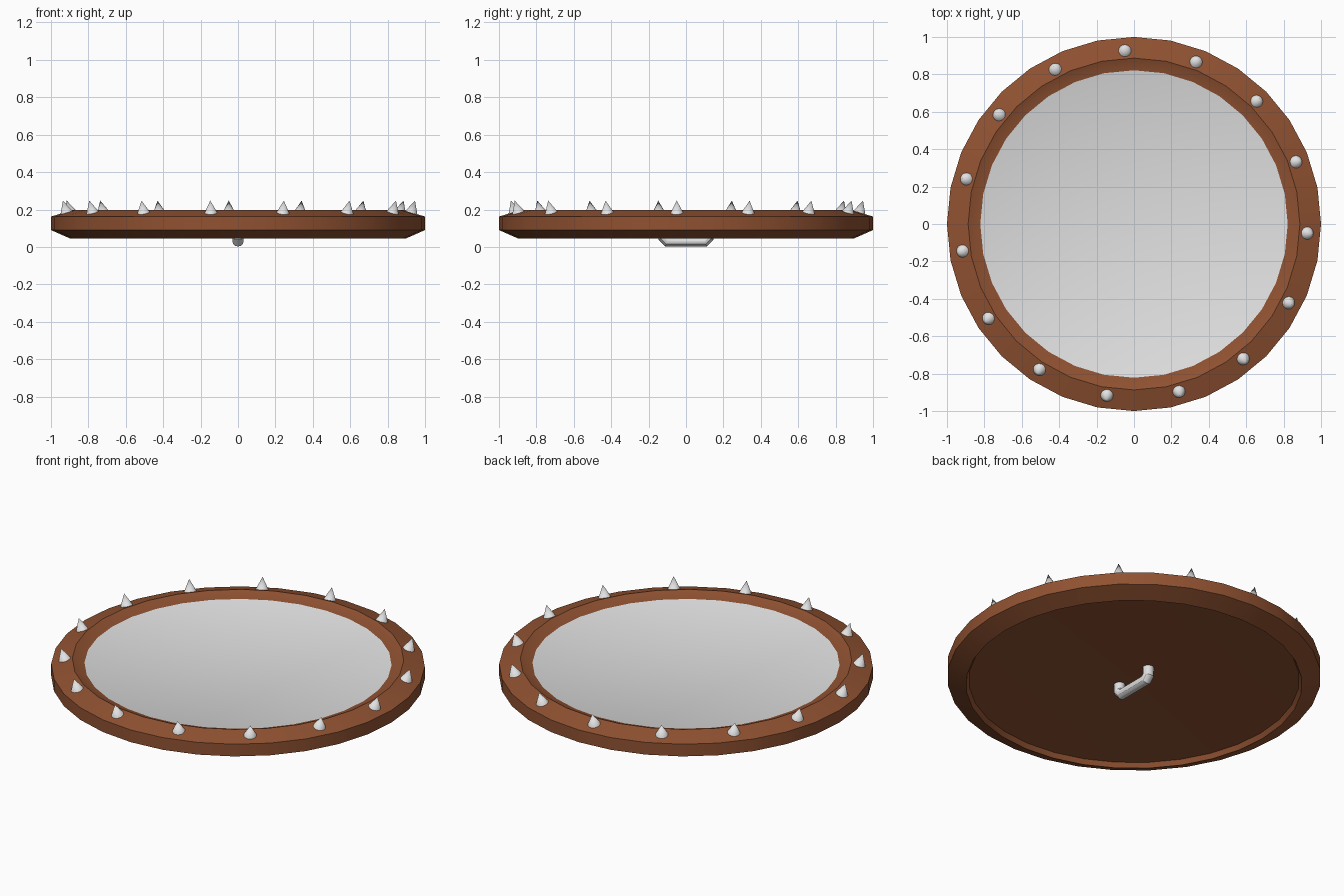
import bpy
import bmesh
from math import cos, sin, tau, radians
from mathutils import Matrix, Vector

if "Cube" in bpy.data.objects:
    bpy.data.objects.remove(bpy.data.objects["Cube"], do_unlink=True)


def make_material(name, color):
    mat = bpy.data.materials.new(name)
    mat.use_nodes = True
    mat.diffuse_color = color
    mat.node_tree.nodes["Principled BSDF"].inputs["Base Color"].default_value = color
    return mat


wood = make_material("brown wood", (0.28, 0.084, 0.031, 1))
steel = make_material("pale steel", (0.76, 0.76, 0.76, 1))


def add_object(name, bm, materials):
    bmesh.ops.recalc_face_normals(bm, faces=bm.faces)
    mesh = bpy.data.meshes.new(name)
    bm.to_mesh(mesh)
    bm.free()
    for mat in materials:
        mesh.materials.append(mat)
    obj = bpy.data.objects.new(name, mesh)
    bpy.context.collection.objects.link(obj)
    smooth(obj)
    return obj


def smooth(obj):
    bpy.ops.object.select_all(action="DESELECT")
    obj.select_set(True)
    bpy.context.view_layer.objects.active = obj
    bpy.ops.object.shade_smooth_by_angle(angle=radians(30))


# Shield body: a turned rim profile, from the top plate round to the hollow back
SIDES = 32
profile = [(0.822, 0.171), (0.887, 0.197), (1.0, 0.162), (1.0, 0.09),
           (0.9, 0.046), (0.885, 0.073)]
bm = bmesh.new()
rings = [[bm.verts.new((r * cos(tau * i / SIDES), r * sin(tau * i / SIDES), z))
          for i in range(SIDES)] for r, z in profile]
for a, b in zip(rings, rings[1:]):
    for i in range(SIDES):
        j = (i + 1) % SIDES
        bm.faces.new((a[i], a[j], b[j], b[i]))
plate = bm.faces.new(rings[0])
plate.material_index = 1
back_centre = bm.verts.new((0, 0, 0.1))
for i in range(SIDES):
    bm.faces.new((rings[-1][i], rings[-1][(i + 1) % SIDES], back_centre))
add_object("shield_body", bm, [wood, steel])

# Spikes: cones standing square to the sloping rim
SPIKES = 15
bm = bmesh.new()
for k in range(SPIKES):
    turn = Matrix.Rotation(radians(-3) + k * tau / SPIKES, 4, "Z")
    place = Matrix.Translation((0.937, 0, 0.212))
    lean = Matrix.Rotation(radians(17), 4, "Y")
    bmesh.ops.create_cone(bm, cap_ends=True, segments=24, radius1=0.037,
                          radius2=0, depth=0.074, matrix=turn @ place @ lean)
add_object("rim_spikes", bm, [steel])

# Handle: a round bar with two short posts under the back
half = [(0.12, 0.115), (0.12, 0.05), (0.1, 0.03)]
path = half + [(-y, z) for y, z in reversed(half)]
curve = bpy.data.curves.new("handle_path", "CURVE")
curve.dimensions = "3D"
curve.bevel_depth = 0.03
curve.bevel_resolution = 4
curve.use_fill_caps = True
spline = curve.splines.new("POLY")
spline.points.add(len(path) - 1)
for point, (y, z) in zip(spline.points, path):
    point.co = (0, y, z, 1)
bar = bpy.data.objects.new("handle_path", curve)
bpy.context.collection.objects.link(bar)
graph = bpy.context.evaluated_depsgraph_get()
mesh = bpy.data.meshes.new_from_object(bar.evaluated_get(graph))
bm = bmesh.new()
bm.from_mesh(mesh)
bpy.data.objects.remove(bar, do_unlink=True)
bpy.data.meshes.remove(mesh)
add_object("handle", bm, [steel])
